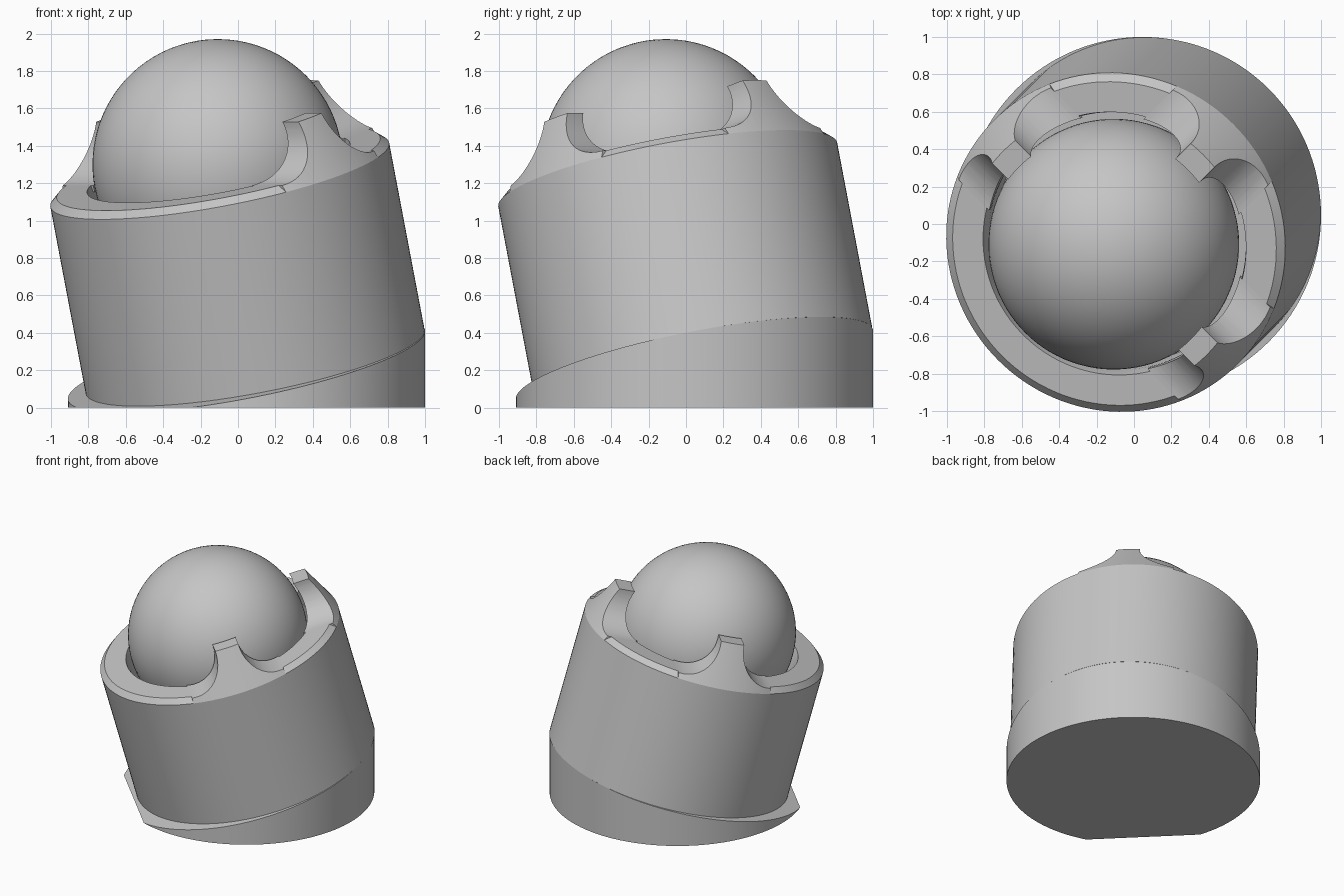
import bpy, bmesh, math
from mathutils import Matrix, Vector

cube = bpy.data.objects.get("Cube")
if cube:
    bpy.data.objects.remove(cube, do_unlink=True)

grey = bpy.data.materials.new("plain_grey")
grey.use_nodes = True
grey.diffuse_color = (0.56, 0.56, 0.56, 1)
grey.node_tree.nodes["Principled BSDF"].inputs["Base Color"].default_value = grey.diffuse_color

# Tilted frame whose origin is the ball centre
TILT = math.radians(15)
CENTRE = Vector((-0.108, -0.108, 1.30))
FRAME = Matrix.Translation(CENTRE) @ Matrix.Rotation(TILT, 4, Vector((1, -1, 0)))
AXIS = FRAME.to_3x3() @ Vector((0, 0, 1))

BALL_R, SOCKET_R, WALL_R = 0.67, 0.70, 0.922
BOTTOM, SHOULDER, FLOOR, TIP = -1.091, -0.057, -0.02, 0.26


def add_object(name, bm, matrix=Matrix()):
    bmesh.ops.recalc_face_normals(bm, faces=bm.faces)
    mesh = bpy.data.meshes.new(name)
    bm.to_mesh(mesh)
    bm.free()
    obj = bpy.data.objects.new(name, mesh)
    obj.matrix_world = matrix
    mesh.materials.append(grey)
    bpy.context.collection.objects.link(obj)
    return obj


def smooth(obj, degrees=22):
    bpy.ops.object.select_all(action="DESELECT")
    obj.select_set(True)
    bpy.context.view_layer.objects.active = obj
    bpy.ops.object.shade_smooth_by_angle(angle=math.radians(degrees))


def lathe(profile, closed=False, steps=128):
    """Spin a radius/height profile around z."""
    bm = bmesh.new()
    verts = [bm.verts.new((r, 0, s)) for r, s in profile]
    pairs = list(zip(verts, verts[1:]))
    if closed:
        pairs.append((verts[-1], verts[0]))
    edges = [bm.edges.new(p) for p in pairs]
    bmesh.ops.spin(bm, geom=verts + edges, axis=(0, 0, 1), cent=(0, 0, 0),
                   angle=math.tau, steps=steps, use_duplicate=False)
    bmesh.ops.remove_doubles(bm, verts=bm.verts, dist=1e-4)
    return bm


# Upright base, cut off by the tilted plane under the body
bm = bmesh.new()
bmesh.ops.create_cone(bm, cap_ends=True, segments=128, radius1=0.955, radius2=0.955,
                      depth=0.8, matrix=Matrix.Translation((0.045, 0.045, 0.4)))
cut = bmesh.ops.bisect_plane(bm, geom=bm.verts[:] + bm.edges[:] + bm.faces[:],
                             plane_co=CENTRE + AXIS * BOTTOM, plane_no=AXIS,
                             clear_outer=True)
rim = [e for e in bm.edges if e.is_boundary]
bmesh.ops.holes_fill(bm, edges=rim, sides=0)
smooth(add_object("base", bm))

# Tilted body with a chamfered rim and a socket
body = lathe([(0, BOTTOM), (WALL_R, BOTTOM), (WALL_R, SHOULDER), (0.88, FLOOR),
              (0.715, FLOOR), (SOCKET_R, -0.1), (SOCKET_R, -0.3), (0, -0.3)])
smooth(add_object("body", body, FRAME))

# Ball
bm = bmesh.new()
bmesh.ops.create_uvsphere(bm, u_segments=96, v_segments=48, radius=BALL_R)
smooth(add_object("ball", bm, FRAME), 60)


# Retaining claws: a tapered ring kept only inside flared radial blocks
def claw_block(angle):
    fillet, mid_w, mid_s = 0.27, 0.36, 0.25
    half = [(mid_w, SHOULDER - 0.1)]
    for i in range(17):
        a = math.radians(90 * i / 16)
        half.append((mid_w - fillet * math.sin(a), mid_s - fillet * math.cos(a)))
    half.append((mid_w - fillet, TIP + 0.1))
    outline = half + [(-w, s) for w, s in reversed(half)]
    bm = bmesh.new()
    face = bm.faces.new([bm.verts.new((0.4, w, s)) for w, s in outline])
    out = bmesh.ops.extrude_face_region(bm, geom=[face])
    moved = [v for v in out["geom"] if isinstance(v, bmesh.types.BMVert)]
    bmesh.ops.translate(bm, verts=moved, vec=(0.7, 0, 0))
    block = add_object("claw_cutter", bm, FRAME @ Matrix.Rotation(angle, 4, "Z"))
    block.hide_render = True
    return block


ring_profile = [(WALL_R, SHOULDER), (0.77, TIP)]
for i in range(9):
    s = TIP + (SHOULDER - TIP) * i / 8
    ring_profile.append((math.sqrt(SOCKET_R ** 2 - s * s), s))

for name, degrees in (("back_left_claw", 45), ("back_right_claw", 135), ("front_left_claw", -45)):
    claw = add_object(name, lathe(ring_profile, closed=True), FRAME)
    block = claw_block(math.radians(degrees))
    mod = claw.modifiers.new("keep_claw", "BOOLEAN")
    mod.operation, mod.solver, mod.object = "INTERSECT", "EXACT", block
    bpy.context.view_layer.update()
    result = claw.evaluated_get(bpy.context.evaluated_depsgraph_get())
    mesh = bpy.data.meshes.new_from_object(result)
    claw.modifiers.clear()
    claw.data = mesh
    bpy.data.objects.remove(block, do_unlink=True)
    smooth(claw)
